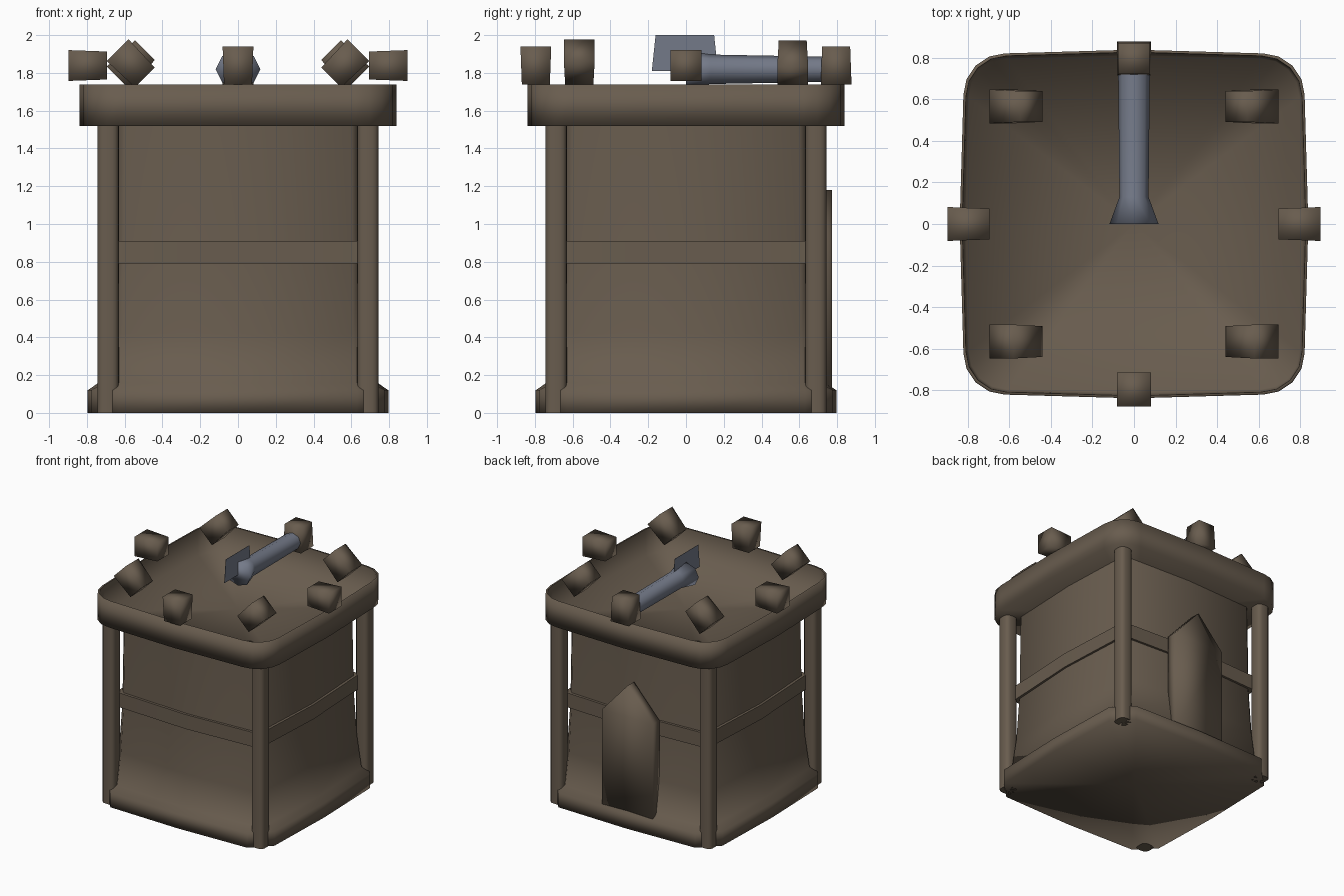
import bpy, bmesh, math
from mathutils import Matrix, Vector

if "Cube" in bpy.data.objects:
    bpy.data.objects.remove(bpy.data.objects["Cube"])


def material(name, rgb):
    m = bpy.data.materials.new(name)
    m.diffuse_color = (*rgb, 1)
    m.use_nodes = True
    m.node_tree.nodes["Principled BSDF"].inputs["Base Color"].default_value = m.diffuse_color
    return m


STONE = material("brown_stone", (0.14, 0.108, 0.077))
IRON = material("grey_iron", (0.175, 0.195, 0.25))


def finish(bm, name, mat, angle=40, fix=True):
    """Turn a bmesh into a named object; angle=180 smooths everything."""
    if fix:
        bmesh.ops.recalc_face_normals(bm, faces=bm.faces)
    me = bpy.data.meshes.new(name)
    bm.to_mesh(me)
    bm.free()
    me.materials.append(mat)
    ob = bpy.data.objects.new(name, me)
    bpy.context.collection.objects.link(ob)
    bpy.ops.object.select_all(action='DESELECT')
    bpy.context.view_layer.objects.active = ob
    ob.select_set(True)
    if angle >= 180:
        me.polygons.foreach_set("use_smooth", [True] * len(me.polygons))
    else:
        bpy.ops.object.shade_smooth_by_angle(angle=math.radians(angle))
    return ob


def outline(w, edge, c, seg):
    """Square with slightly bowed sides (w at middle, edge at ends) and cut corners."""
    pts = []
    for k in range(4):
        rot = Matrix.Rotation(k * math.pi / 2, 2)
        side = [(w, 0)]
        for i in range(seg + 1):
            a = math.pi / 2 * i / seg
            r = edge - c
            side.append((c + r * math.cos(a), c + r * math.sin(a)))
        pts += [rot @ Vector(p) for p in side]
    return pts


def loft(bm, levels, closed=False):
    """Join (outline, z) levels by quads; closed also joins last to first."""
    rings = [[bm.verts.new((p.x, p.y, z)) for p in pts] for pts, z in levels]
    pairs = list(zip(rings, rings[1:]))
    if closed:
        pairs.append((rings[-1], rings[0]))
    for a, b in pairs:
        n = len(a)
        for i in range(n):
            j = (i + 1) % n
            bm.faces.new((a[i], a[j], b[j], b[i]))
    return rings


def fan(bm, ring, z):
    """Close a ring with triangles to a centre point."""
    c = bm.verts.new((0, 0, z))
    for i in range(len(ring)):
        bm.faces.new((ring[i], ring[(i + 1) % len(ring)], c))


# tower walls flaring into a plinth, closed flat underneath
bm = bmesh.new()
foot = outline(0.796, 0.778, 0.63, 1)
rings = loft(bm, [
    (foot, 0.0),
    (foot, 0.12),
    (outline(0.74, 0.71, 0.615, 1), 0.158),
    (outline(0.703, 0.67, 0.61, 1), 0.42),
    (outline(0.675, 0.643, 0.605, 1), 0.80),
    (outline(0.658, 0.633, 0.60, 1), 1.52)])
fan(bm, rings[0], 0)
finish(bm, "tower_walls", STONE, 180)

# belt course around the walls
bm = bmesh.new()
inner, outer = outline(0.65, 0.63, 0.59, 1), outline(0.693, 0.662, 0.63, 1)
loft(bm, [(inner, 0.79), (outer, 0.79), (outer, 0.91), (inner, 0.91)], True)
finish(bm, "belt_course", STONE)

# roof parapet: outer shell with underside
bm = bmesh.new()
rim = outline(0.838, 0.82, 0.62, 4)
lip = outline(0.826, 0.808, 0.612, 4)
rings = loft(bm, [(rim, 1.52), (rim, 1.738), (lip, 1.738)])
fan(bm, rings[0], 1.518)
finish(bm, "parapet", STONE, 180)

# sunken roof deck, soft where it meets the parapet
bm = bmesh.new()
rings = loft(bm, [(lip, 1.738), (outline(0.81, 0.795, 0.61, 4), 1.523)])
fan(bm, rings[1], 1.523)
bmesh.ops.recalc_face_normals(bm, faces=bm.faces)
bm.faces.ensure_lookup_table()
if bm.faces[-1].normal.z < 0:
    bmesh.ops.reverse_faces(bm, faces=bm.faces)
finish(bm, "roof_deck", STONE, 180, fix=False)

# corner posts
for sx in (-1, 1):
    for sy in (-1, 1):
        bm = bmesh.new()
        post = outline(0.057, 0.056, 0.022, 3)
        rings = loft(bm, [(post, 0), (post, 1.522)])
        for r, z in zip(rings, (0, 1.522)):
            fan(bm, r, z)
        bmesh.ops.translate(bm, verts=bm.verts, vec=(sx * 0.688, sy * 0.688, 0))
        finish(bm, "corner_post", STONE, 60)

# merlons: one tapered block, turned a further 45 degrees at each station
for k in range(8):
    a = k * math.pi / 4
    if k % 2:
        x = math.copysign(0.565, math.cos(a))
        y = math.copysign(0.565, math.sin(a))
        z = 1.848
    else:
        x, y, z = 0.795 * math.cos(a), 0.795 * math.sin(a), 1.839
    bm = bmesh.new()
    bmesh.ops.create_cube(bm, size=1)
    for v in bm.verts:
        s = 0.163 if v.co.x > 0 else 0.148
        v.co = Vector((v.co.x * 0.203, v.co.y * s, v.co.z * s))
    bm.transform(Matrix.Translation((x, y, z)) @ Matrix.Rotation(a, 4, 'Y'))
    finish(bm, "merlon", STONE, 180)

# pointed door on the back
bm = bmesh.new()
prof = [(-0.235, 0.08), (0.235, 0.08), (0.235, 0.92), (0, 1.18), (-0.235, 0.92)]
face = bm.faces.new([bm.verts.new((x, 0.685, z)) for x, z in prof])
ext = bmesh.ops.extrude_face_region(bm, geom=[face])
bmesh.ops.translate(bm, vec=(0, 0.087, 0),
                    verts=[v for v in ext["geom"] if isinstance(v, bmesh.types.BMVert)])
finish(bm, "back_door", STONE, 180)

# gun barrel with flared muzzle, lying along y
bm = bmesh.new()
prev = None
for y, rx, rz in [(0.0, 0.118, 0.098), (0.13, 0.07, 0.078),
                  (0.72, 0.076, 0.067), (0.80, 0.072, 0.065)]:
    ring = []
    for i in range(8):
        a = i * math.pi / 4
        ring.append(bm.verts.new((rx * math.cos(a), y, 1.819 + rz * math.sin(a))))
    if prev:
        for i in range(8):
            bm.faces.new((prev[i], prev[(i + 1) % 8], ring[(i + 1) % 8], ring[i]))
    else:
        bm.faces.new(ring)
    prev = ring
bm.faces.new(prev)
finish(bm, "gun_barrel", IRON, 180)

# paper-thin upright sight plate above the muzzle
bm = bmesh.new()
bmesh.ops.create_cube(bm, size=1)
for v in bm.verts:
    half = 0.155 if v.co.z > 0 else 0.175
    v.co = Vector((v.co.x * 0.002, math.copysign(half, v.co.y) - 0.006,
                   1.905 + v.co.z * 0.19))
finish(bm, "sight_plate", IRON, 30)
